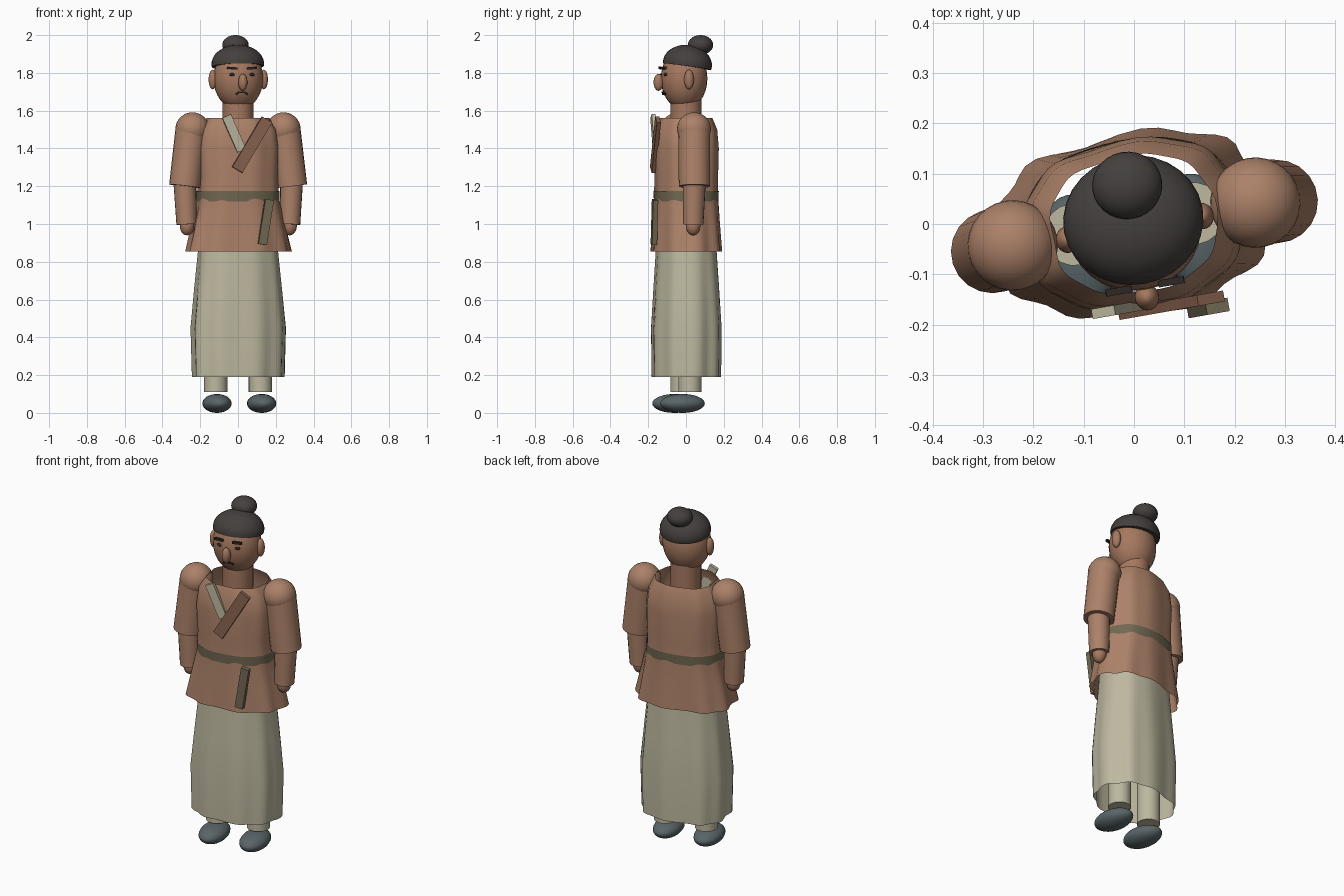
import bpy, bmesh, math
from mathutils import Matrix, Vector

old = bpy.data.objects.get("Cube")
if old:
    bpy.data.objects.remove(old, do_unlink=True)

# The figure stands turned slightly to its left
TURN = Matrix.Rotation(math.radians(10), 4, "Z")


def material(name, r, g, b):
    m = bpy.data.materials.new(name)
    m.use_nodes = True
    m.diffuse_color = (r, g, b, 1)
    m.node_tree.nodes["Principled BSDF"].inputs["Base Color"].default_value = (r, g, b, 1)
    return m


CLOTH = material("brown cloth", .41, .22, .14)
SKIN = material("skin", .38, .19, .115)
LINEN = material("pale linen", .51, .48, .35)
HAIR = material("dark hair", .058, .051, .048)
SHOE = material("grey shoe", .10, .13, .14)
SASH = material("olive sash", .17, .14, .085)
TRIM = material("dark brown trim", .25, .125, .075)
INK = material("face ink", .025, .022, .02)


def finish(name, bm, mat, matrix=Matrix()):
    mesh = bpy.data.meshes.new(name)
    bm.normal_update()
    bm.to_mesh(mesh)
    bm.free()
    mesh.materials.append(mat)
    obj = bpy.data.objects.new(name, mesh)
    bpy.context.collection.objects.link(obj)
    obj.matrix_world = TURN @ matrix
    bpy.ops.object.select_all(action="DESELECT")
    obj.select_set(True)
    bpy.context.view_layer.objects.active = obj
    bpy.ops.object.shade_smooth_by_angle(angle=math.radians(40))
    return obj


def place(loc, size=(1, 1, 1), tilt=0, axis="Y"):
    return (Matrix.Translation(loc) @ Matrix.Rotation(math.radians(tilt), 4, axis)
            @ Matrix.Diagonal((*size, 1)))


def ball(name, loc, size, mat, tilt=0, axis="Y", dome=False):
    bm = bmesh.new()
    bmesh.ops.create_uvsphere(bm, u_segments=28, v_segments=16, radius=1)
    if dome:
        cut = bmesh.ops.bisect_plane(bm, geom=bm.verts[:] + bm.edges[:] + bm.faces[:],
                                     plane_co=(0, 0, -.15), plane_no=(0, 0, 1), clear_inner=True)
        rim = [e for e in cut["geom_cut"] if isinstance(e, bmesh.types.BMEdge)]
        bmesh.ops.edgeloop_fill(bm, edges=rim)
    return finish(name, bm, mat, place(loc, size, tilt, axis))


def box(name, loc, size, mat, tilt=0):
    bm = bmesh.new()
    bmesh.ops.create_cube(bm, size=1)
    return finish(name, bm, mat, place(loc, size, tilt))


def limb(name, top, bottom, r_top, r_bottom, mat, sides=20):
    a, b = Vector(bottom), Vector(top)
    bm = bmesh.new()
    bmesh.ops.create_cone(bm, cap_ends=True, segments=sides, radius1=r_bottom,
                          radius2=r_top, depth=(b - a).length)
    turn = (b - a).to_track_quat("Z", "Y").to_matrix().to_4x4()
    return finish(name, bm, mat, Matrix.Translation((a + b) / 2) @ turn)


def drape(name, rings, mat, folds, square=2.4, sides=56):
    """Open cloth tube; each ring is (height, half width, half depth, fold size)."""
    bm = bmesh.new()
    loops = []
    for z, rx, ry, wave in rings:
        loop = []
        for i in range(sides):
            t = math.tau * i / sides
            c, s = math.cos(t), math.sin(t)
            k = 1 + wave * (math.sin(folds * t + 1) + .5 * math.sin((folds - 4) * t + 2))
            x = math.copysign(abs(c) ** (2 / square), c) * rx * k
            y = math.copysign(abs(s) ** (2 / square), s) * ry * k
            loop.append(bm.verts.new((x, y, z)))
        loops.append(loop)
    for lo, hi in zip(loops, loops[1:]):
        for i in range(sides):
            j = (i + 1) % sides
            bm.faces.new((lo[i], lo[j], hi[j], hi[i]))
    return finish(name, bm, mat)


# Clothes
drape("skirt", [(.19, .24, .175, .035), (.45, .248, .178, .03), (.66, .23, .167, .02),
                (.86, .21, .155, .015), (1.1, .195, .145, 0)], LINEN, 9)
drape("tunic", [(.855, .275, .178, .04), (1.0, .245, .17, .025), (1.14, .215, .164, .012),
                (1.25, .212, .163, .015), (1.4, .218, .166, .02), (1.5, .205, .158, .02),
                (1.56, .165, .135, .015)], CLOTH, 9)
drape("sash", [(1.12, .218, .165, .006), (1.175, .218, .168, .006)], SASH, 9)
box("pale_lapel", (-.05, -.162, 1.48), (.05, .02, .2), LINEN, -24)
box("dark_lapel", (.045, -.172, 1.42), (.062, .022, .31), TRIM, 31)
box("dagger", (.116, -.19, 1.01), (.046, .027, .24), SASH, 9)

# Arms, legs and ears, one of each per side
for side, s in (("left", 1), ("right", -1)):
    ball(side + "_shoulder", (s * .245, 0, 1.503), (.09, .09, .088), CLOTH)
    limb(side + "_sleeve", (s * .25, 0, 1.5), (s * .287, -.005, 1.2), .085, .083, CLOTH)
    limb(side + "_forearm", (s * .288, -.005, 1.25), (s * .278, -.01, .998), .061, .054, CLOTH)
    ball(side + "_hand", (s * .276, -.01, .99), (.038, .038, .05), SKIN)
    limb(side + "_leg", (s * .12, 0, .8), (s * .12, 0, .11), .062, .062, LINEN)
    ball(side + "_shoe", (s * .12, -.04, .05), (.076, .12, .05), SHOE)
    ball(side + "_ear", (s * .137, -.008, 1.765), (.022, .026, .052), SKIN)
    box(side + "_brow", (s * .053, -.126, 1.825), (.052, .014, .012), INK, -4 * s)
    ball(side + "_eye", (s * .053, -.119, 1.791), (.015, .01, .009), INK)
    box(side + "_mouth_corner", (s * .024, -.118, 1.692), (.016, .012, .008), INK, s * 35)

# Head
limb("neck", (0, 0, 1.66), (0, 0, 1.5), .082, .082, SKIN, 24)
ball("head", (0, -.01, 1.77), (.132, .123, .165), SKIN)
ball("nose", (0, -.148, 1.75), (.024, .026, .045), SKIN)
box("mouth", (0, -.122, 1.697), (.04, .012, .008), INK)
ball("hair", (0, .008, 1.848), (.14, .13, .1), HAIR, -8, "X", dome=True)
ball("hair_bun", (0, .078, 1.948), (.07, .067, .052), HAIR)
